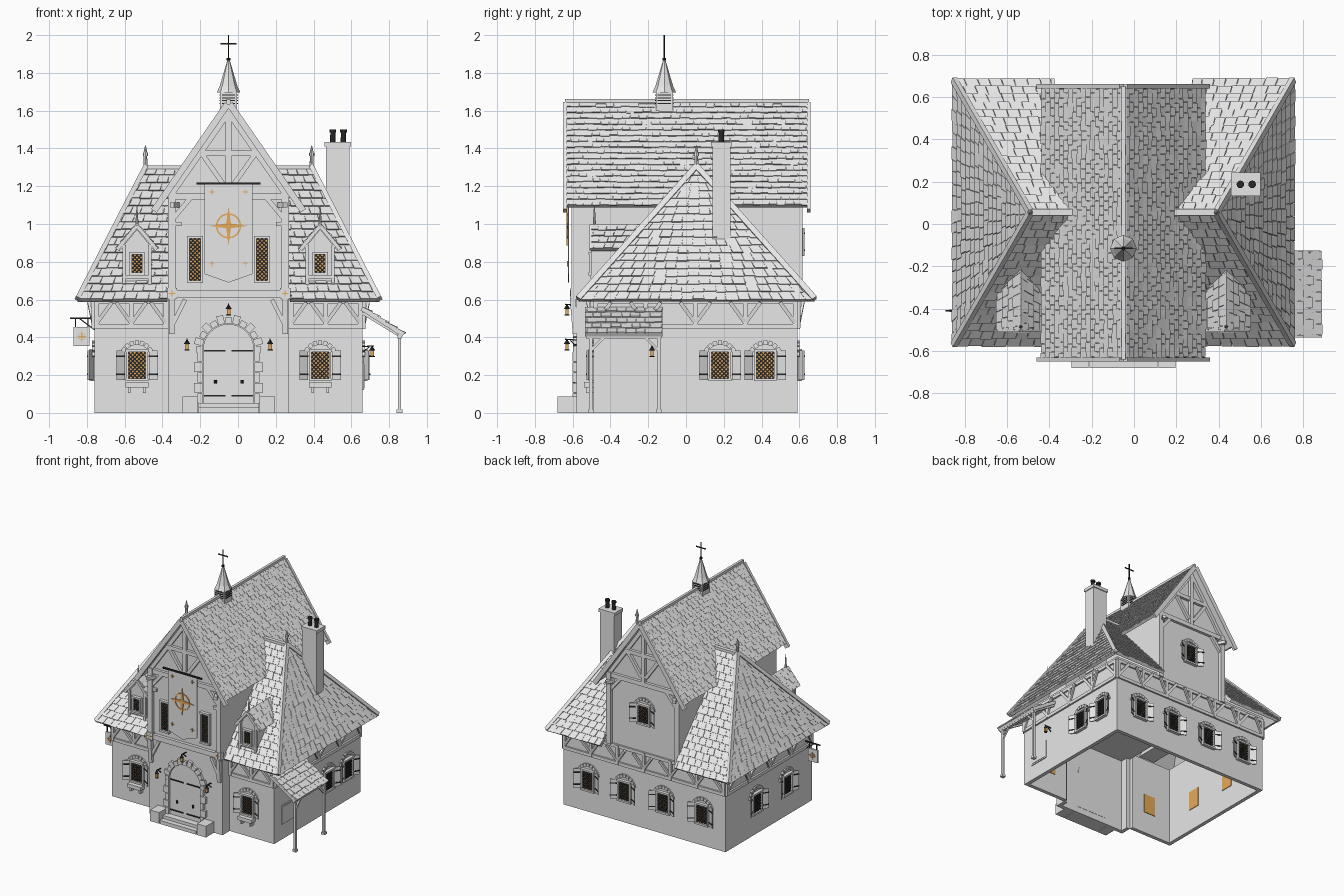
import bpy, bmesh, random
from math import sin, cos, pi, radians
from mathutils import Vector as V

random.seed(4)
cube = bpy.data.objects.get("Cube")
if cube:
    bpy.data.objects.remove(cube)
CX = -0.05  # the symmetric house is shifted sideways by this much


def colour(name, rgb):
    m = bpy.data.materials.new(name)
    m.use_nodes = True
    m.diffuse_color = (*rgb, 1)
    m.node_tree.nodes["Principled BSDF"].inputs["Base Color"].default_value = (*rgb, 1)
    return m


MATS = [colour("pale_grey", (0.8, 0.8, 0.8)), colour("dark_iron", (0.02, 0.02, 0.02)),
        colour("amber", (0.8, 0.4, 0.1))]
GREY, IRON, AMBER = range(3)


def put(name, bm, loc=(0, 0, 0), rot=0):
    bmesh.ops.recalc_face_normals(bm, faces=bm.faces)
    mesh = bpy.data.meshes.new(name)
    bm.to_mesh(mesh)
    bm.free()
    for m in MATS:
        mesh.materials.append(m)
    ob = bpy.data.objects.new(name, mesh)
    ob.location = (loc[0] + CX, loc[1], loc[2])
    ob.rotation_euler.z = radians(rot)
    bpy.context.collection.objects.link(ob)


def prism(bm, pts, vec, m=GREY):
    lo = [bm.verts.new(p) for p in pts]
    hi = [bm.verts.new(V(p) + V(vec)) for p in pts]
    faces = [bm.faces.new(lo), bm.faces.new(hi[::-1])]
    for i in range(len(lo)):
        j = (i + 1) % len(lo)
        faces.append(bm.faces.new((lo[i], lo[j], hi[j], hi[i])))
    for f in faces:
        f.material_index = m


def box(bm, x0, x1, y0, y1, z0, z1, m=GREY):
    prism(bm, [(x0, y0, z0), (x1, y0, z0), (x1, y1, z0), (x0, y1, z0)], (0, 0, z1 - z0), m)


def beam(bm, p, q, w, d, m=GREY):
    p, q = V(p), V(q)
    t = (q - p).normalized()
    ref = V((0, 1, 0)) if abs(t.y) < 0.9 else V((1, 0, 0))
    s = t.cross(ref).normalized() * w / 2
    u = t.cross(s).normalized() * d / 2
    prism(bm, [p + s + u, p - s + u, p - s - u, p + s - u], q - p, m)


def cone(bm, x, y, z0, z1, r0, r1, n=8, m=GREY):
    old = set(bm.faces)
    r = bmesh.ops.create_cone(bm, cap_ends=True, segments=n, radius1=r0, radius2=r1, depth=z1 - z0)
    bmesh.ops.translate(bm, verts=r["verts"], vec=(x, y, (z0 + z1) / 2))
    for f in set(bm.faces) - old:
        f.material_index = m


def turn(pts, sy):
    return [(-x, sy - y, z) for x, y, z in pts]


# Sloped slab covered in staggered, slightly slipped shingles
def shingles(name, corners, rows, width):
    bm = bmesh.new()
    a, b, c, d = map(V, corners)
    n = (b - a).cross(d - a).normalized()
    up = (d + c - a - b).normalized()
    prism(bm, [a, b, c, d], n * -0.02)
    for i in range(rows):
        v0, v1 = i / rows, min(1, (i + 1.1) / rows)
        l0, r0, l1, r1 = a.lerp(d, v0), b.lerp(c, v0), a.lerp(d, v1), b.lerp(c, v1)
        k = max(1, round((r0 - l0).length / width))
        us = [0] + [(j + 0.25 + 0.5 * (i % 2) + random.uniform(-.1, .1)) / k for j in range(k)] + [1]
        for u, w in zip(us, us[1:]):
            w -= 0.04 / k
            lift = n * random.uniform(0.007, 0.012) - up * random.uniform(0, 0.006)
            prism(bm, [l0.lerp(r0, u) + lift, l0.lerp(r0, w) + lift,
                       l1.lerp(r1, w) + n * 0.002, l1.lerp(r1, u) + n * 0.002], n * -0.008)
    put(name, bm)


# Hollow ground floor walls
bm = bmesh.new()
half = [(0.32, -0.58), (0.32, -0.49), (0.71, -0.49), (0.71, 0.59)]
plan = half + [(-x, y) for x, y in half[::-1]]
for p, q in zip(plan, plan[1:] + plan[:1]):
    e = V((q[0] - p[0], q[1] - p[1], 0)).normalized() * 0.03
    prism(bm, [(*p, 0), (*q, 0), (q[0] - e.y, q[1] + e.x, 0), (p[0] - e.y, p[1] + e.x, 0)], (0, 0, 0.63))
put("ground_floor_walls", bm)

# Upper gabled block
bm = bmesh.new()
prism(bm, [(-.32, -.58, .6), (.32, -.58, .6), (.32, -.58, 1.14), (0, -.58, 1.61), (-.32, -.58, 1.14)], (0, 1.17, 0))
put("gabled_block", bm)

# Main hipped roof and central gable roof
front = [(-.8, -.57, .6), (-.325, -.57, .6), (-.24, .055, 1.3), (-.44, .055, 1.3)]
front2 = [(.325, -.57, .6), (.8, -.57, .6), (.44, .055, 1.3), (.24, .055, 1.3)]
side = [(.8, -.57, .6), (.8, .68, .6), (.44, .06, 1.3), (.44, .05, 1.3)]
for nm, s in (("front_right", front), ("front_left", front2), ("left", side)):
    shingles("hip_roof_" + nm, s, 17, 0.06)
    shingles("hip_roof_opposite_" + nm, turn(s, .11), 17, 0.06)
gable = [(.38, -.64, 1.1), (.38, .65, 1.1), (0, .65, 1.65), (0, -.64, 1.65)]
shingles("gable_roof_left", gable, 18, 0.045)
shingles("gable_roof_right", turn(gable, .01), 18, 0.045)

# Ridge caps, hip caps and finials
bm = bmesh.new()
beam(bm, (0, -.64, 1.65), (0, .65, 1.65), .025, .02)
for s in (-1, 1):
    beam(bm, (s * .24, .055, 1.3), (s * .45, .055, 1.3), .02, .03)
    for y in (-.57, .68):
        beam(bm, (s * .8, y, .605), (s * .44, .055, 1.305), .025, .03)
    cone(bm, s * .44, .055, 1.29, 1.36, .012, .009)
    cone(bm, s * .44, .055, 1.36, 1.375, .014, .014)
    cone(bm, s * .44, .055, 1.375, 1.415, .011, .002)
put("ridge_caps", bm)


# Gable timber framing, shared by front and back
def gable_frame(name, y, rot, over):
    bm = bmesh.new()
    box(bm, -.32, .32, -.022, 0, 1.13, 1.165)
    box(bm, -.15, .15, -.022, 0, 1.36, 1.39)
    box(bm, -.015, .015, -.024, 0, 1.16, 1.62)
    for s in (-1, 1):
        beam(bm, (s * .3, -.012, .6), (s * .3, -.012, 1.17), .04, .03)
        beam(bm, (s * .3, -.01, 1.02), (s * .2, -.01, 1.14), .025, .02)
        beam(bm, (s * .02, -.01, 1.2), (s * .14, -.01, 1.37), .025, .02)
        beam(bm, (s * .3, -.01, 1.16), (0, -.01, 1.59), .03, .02)
        beam(bm, (s * .005, -over, 1.635), (s * .395, -over, 1.07), .035, .02)
        beam(bm, (s * .3, -over, 1.1), (s * .27, 0, 1.1), .025, .025)
    put(name, bm, (0, y, 0), rot)


gable_frame("front_gable_timber", -.58, 0, .06)
gable_frame("back_gable_timber", .59, 180, .06)

# Jetty beam, side panels and brackets on the front
bm = bmesh.new()
box(bm, -.32, .32, -.605, -.58, .61, .65)
for s in (-1, 1):
    beam(bm, (s * .25, -.59, 1.0), (s * .32, -.59, 1.0), .022, .02)
    beam(bm, (s * .3, -.585, .42), (s * .3, -.6, .61), .03, .03)
    beam(bm, (s * .3, -.59, .46), (s * .23, -.59, .6), .022, .02)
    box(bm, s * .3 - .027, s * .3 + .027, -.612, -.58, .605, .66)
    box(bm, s * .3 - .018, s * .3 + .018, -.615, -.61, .63, .635, AMBER)
    box(bm, s * .3 - .0025, s * .3 + .0025, -.615, -.61, .615, .65, AMBER)
put("jetty_beam", bm)


# Timber band under the eaves
def band(name, loc, rot, width, bays):
    bm = bmesh.new()
    h = width / 2
    box(bm, -h, h, -.014, 0, .445, .47)
    box(bm, -h, h, -.014, 0, .58, .605)
    for i in range(bays + 1):
        x = -h + .012 + (width - .024) * i / bays
        box(bm, x - .012, x + .012, -.016, 0, .45, .6)
        for s in (-1, 1):
            if abs(x + s * .09) < h:
                beam(bm, (x, -.008, .475), (x + s * .08, -.03, .585), .02, .014)
    put(name, bm, loc, rot)


for s in (-1, 1):
    band("wing_band", (s * .515, -.49, 0), 0, .39, 2)
    band("side_band", (s * .71, .05, 0), s * 90, 1.08, 4)
band("back_band", (0, .59, 0), 180, 1.42, 6)


# Leaded window with stone arch, shutters and flower box
def window(name, loc, rot, z0, z1, hw, arch=True, planter=False):
    bm = bmesh.new()
    h, zm = (z1 - z0) / 2, (z0 + z1) / 2
    box(bm, -hw, hw, -.006, .035, z0, z1, AMBER)
    for s in (-1, 1):
        beam(bm, (s * hw, -.008, z0), (s * hw, -.008, z1), .013, .026)
        beam(bm, (-hw - .008, -.01, zm + s * h), (hw + .008, -.01, zm + s * h), .014, .03)
        for k in range(-10, 11):
            c = k * .022
            t0, t1 = sorted((s * (-hw - c), s * (hw - c)))
            t0, t1 = max(t0, -h), min(t1, h)
            if t1 - t0 > .004:
                beam(bm, (s * t0 + c, -.009, zm + t0), (s * t1 + c, -.009, zm + t1), .007, .006, IRON)
        if arch:
            x, d = hw + .012, V((.045, -.03, 0))
            prism(bm, [(s * x, -.004, z0), (s * (x + d.x), d.y, z0),
                       (s * (x + d.x), d.y - .007, z0), (s * x, -.011, z0)], (0, 0, z1 - z0))
            for z in (z0 + .03, z1 - .03):
                beam(bm, (s * x, -.012, z), (s * (x + d.x), d.y - .008, z), .008, .006, IRON)
    if arch:
        for k in range(9):
            a = radians(14 + 19 * k)
            beam(bm, (.07 * cos(a), -.004, z1 - .04 + .07 * sin(a)),
                 (.094 * cos(a), -.004, z1 - .04 + .094 * sin(a)), .022, .016)
    if planter:
        box(bm, -hw - .008, hw + .008, -.05, 0, z0 - .04, z0 - .012)
        for s in (-1, 1):
            box(bm, s * .04 - .007, s * .04 + .007, -.04, 0, z0 - .07, z0 - .04)
    put(name, bm, loc, rot)


for s in (-1, 1):
    window("front_window", (s * .485, -.49, 0), 0, .175, .33, .052, planter=True)
    window("tall_window", (s * .177, -.58, 0), 0, .695, .93, .035, arch=False)
    window("dormer_window", (s * .485, -.49, 0), 0, .735, .845, .033, arch=False)
for y in (.18, .42):
    window("left_window", (.71, y, 0), 90, .175, .33, .052)
for y in (.21, -.17):
    window("right_window", (-.71, y, 0), -90, .175, .33, .052)
for x in (-.51, -.17, .17, .49):
    window("back_window", (x, .59, 0), 180, .175, .33, .052)
window("back_gable_window", (0, .59, 0), 180, .83, .98, .052)

# Dormers
for s in (-1, 1):
    x = s * .485
    bm = bmesh.new()
    prism(bm, [(x - .07, -.49, .66), (x + .07, -.49, .66), (x + .07, -.49, .89), (x, -.49, .975),
               (x - .07, -.49, .89)], (0, .3, 0))
    cone(bm, x, -.485, .99, 1.1, .009, .002)
    for t in (-1, 1):
        beam(bm, (x + t * .068, -.495, .68), (x + t * .068, -.495, .89), .018, .018)
        beam(bm, (x, -.505, .99), (x + t * .105, -.505, .865), .02, .012)
    beam(bm, (x - .075, -.495, .72), (x + .075, -.495, .72), .016, .02)
    put("dormer", bm)
    slope = [(x + .107, -.5, .87), (x + .107, -.3, .87), (x, -.19, 1), (x, -.5, 1)]
    shingles("dormer_roof", slope, 4, .05)
    mirrored = [(2 * x - p[0], *p[1:]) for p in slope]
    shingles("dormer_roof", [mirrored[i] for i in (1, 0, 3, 2)], 4, .05)

# Arched door with stone surround and steps
bm = bmesh.new()
arch = [(.135 * cos(pi * k / 16), -.588, .335 + .135 * sin(pi * k / 16)) for k in range(17)]
prism(bm, [(.135, -.588, .05)] + arch + [(-.135, -.588, .05)], (0, .04, 0))
box(bm, -.002, .002, -.592, -.58, .05, .47)
for k in range(13):
    a = pi * k / 12
    r = .185 if k % 2 else .17
    beam(bm, (.138 * cos(a), -.588, .335 + .138 * sin(a)), (r * cos(a), -.588, .335 + r * sin(a)), .036, .022)
for s in (-1, 1):
    for k in range(5):
        box(bm, s * .138, s * (.165 + .018 * (k % 2)), -.6, -.58, .052 + k * .055, .103 + k * .055)
    for z in (.09, .33):
        box(bm, s * .015, s * .13, -.595, -.587, z - .004, z + .004, IRON)
    cone(bm, s * .07, -.594, .155, .175, .008, .008, 8, IRON)
    box(bm, s * .165, s * .245, -.68, -.58, 0, .088)
box(bm, -.16, .16, -.68, -.58, 0, .028)
box(bm, -.16, .16, -.64, -.58, 0, .052)
put("door_and_steps", bm)


# Star ornament used on the banner and the hanging sign
def star(bm, x, y, z, r):
    pts = [(r if k % 2 == 0 else r * .17) for k in range(8)]
    prism(bm, [(x + p * sin(k * pi / 4), y, z + p * cos(k * pi / 4)) for k, p in enumerate(pts)], (0, .006, 0), AMBER)
    ring = [(x + .6 * r * sin(k * pi / 12), y + .003, z + .6 * r * cos(k * pi / 12)) for k in range(25)]
    for p, q in zip(ring, ring[1:]):
        beam(bm, p, q, r * .08, .005, AMBER)


# Banner
bm = bmesh.new()
prism(bm, [(-.127, -.626, 1.21), (.127, -.626, 1.21), (.127, -.626, .735), (0, -.626, .69), (-.127, -.626, .735)],
      (0, .006, 0))
beam(bm, (-.17, -.624, 1.215), (.17, -.624, 1.215), .012, .012, IRON)
star(bm, 0, -.632, .99, .105)
for x in (-.088, .088):
    for z in (.79, 1.17):
        box(bm, x - .014, x + .014, -.631, -.626, z - .002, z + .002, AMBER)
        box(bm, x - .002, x + .002, -.631, -.626, z - .014, z + .014, AMBER)
put("banner", bm)

# Hanging sign
bm = bmesh.new()
beam(bm, (-.7, -.41, .5), (-.84, -.41, .5), .008, .008, IRON)
beam(bm, (-.71, -.41, .44), (-.79, -.41, .5), .006, .006, IRON)
box(bm, -.82, -.735, -.416, -.404, .355, .455)
for x in (-.81, -.745):
    box(bm, x - .003, x + .003, -.413, -.407, .455, .5, IRON)
star(bm, -.777, -.421, .405, .03)
star(bm, -.777, -.405, .405, .03)
put("hanging_sign", bm)

# Lanterns
for x, y, z, rot in ((-.22, -.58, .335, 0), (.22, -.58, .335, 0), (0, -.58, .52, 0), (.71, -.18, .3, 90)):
    bm = bmesh.new()
    beam(bm, (0, .01, z + .05), (0, -.06, z + .055), .006, .006, IRON)
    beam(bm, (0, 0, z + .02), (0, -.035, z + .05), .005, .005, IRON)
    box(bm, -.009, .009, -.059, -.041, z, z + .03, AMBER)
    cone(bm, 0, -.05, z - .005, z, .014, .014, 4, IRON)
    cone(bm, 0, -.05, z + .03, z + .052, .017, .003, 4, IRON)
    put("lantern", bm, (x, y, 0), rot)

# Chimney with two pots
bm = bmesh.new()
box(bm, .515, .64, .14, .235, .7, 1.41)
box(bm, .508, .647, .133, .242, 1.41, 1.435)
for x in (.552, .608):
    cone(bm, x, .187, 1.43, 1.49, .015, .013, 12, IRON)
    cone(bm, x, .187, 1.485, 1.5, .018, .018, 12, IRON)
put("chimney", bm)

# Bell turret with iron cross
bm = bmesh.new()
box(bm, -.045, .045, -.16, -.07, 1.57, 1.7)
for z in (1.635, 1.65, 1.665, 1.68):
    box(bm, -.035, .035, -.164, -.066, z, z + .006, IRON)
    box(bm, -.049, .049, -.15, -.08, z, z + .006, IRON)
cone(bm, 0, -.115, 1.695, 1.73, .063, .047)
cone(bm, 0, -.115, 1.73, 1.865, .047, .007)
cone(bm, 0, -.115, 1.86, 2.0, .004, .004, 6, IRON)
cone(bm, 0, -.115, 1.865, 1.88, .01, .01, 8, IRON)
beam(bm, (-.042, -.115, 1.955), (.042, -.115, 1.955), .007, .007, IRON)
put("bell_turret", bm)

# Side porch and notice board
shingles("porch_roof", [(.93, -.535, .42), (.93, -.125, .42), (.71, -.125, .56), (.71, -.535, .56)], 5, .05)
bm = bmesh.new()
beam(bm, (.905, -.53, .405), (.905, -.13, .405), .02, .022)
for y in (-.505, -.145):
    box(bm, .896, .914, y - .009, y + .009, 0, .41)
    box(bm, .89, .92, y - .015, y + .015, 0, .018)
    beam(bm, (.71, y, .53), (.915, y, .405), .018, .016)
    beam(bm, (.905, y, .33), (.905, y + (.07 if y < -.3 else -.07), .4), .014, .014)
box(bm, .705, .716, -.4, -.23, .12, .27)
box(bm, .715, .719, -.39, -.24, .13, .26)
put("porch_frame", bm)
